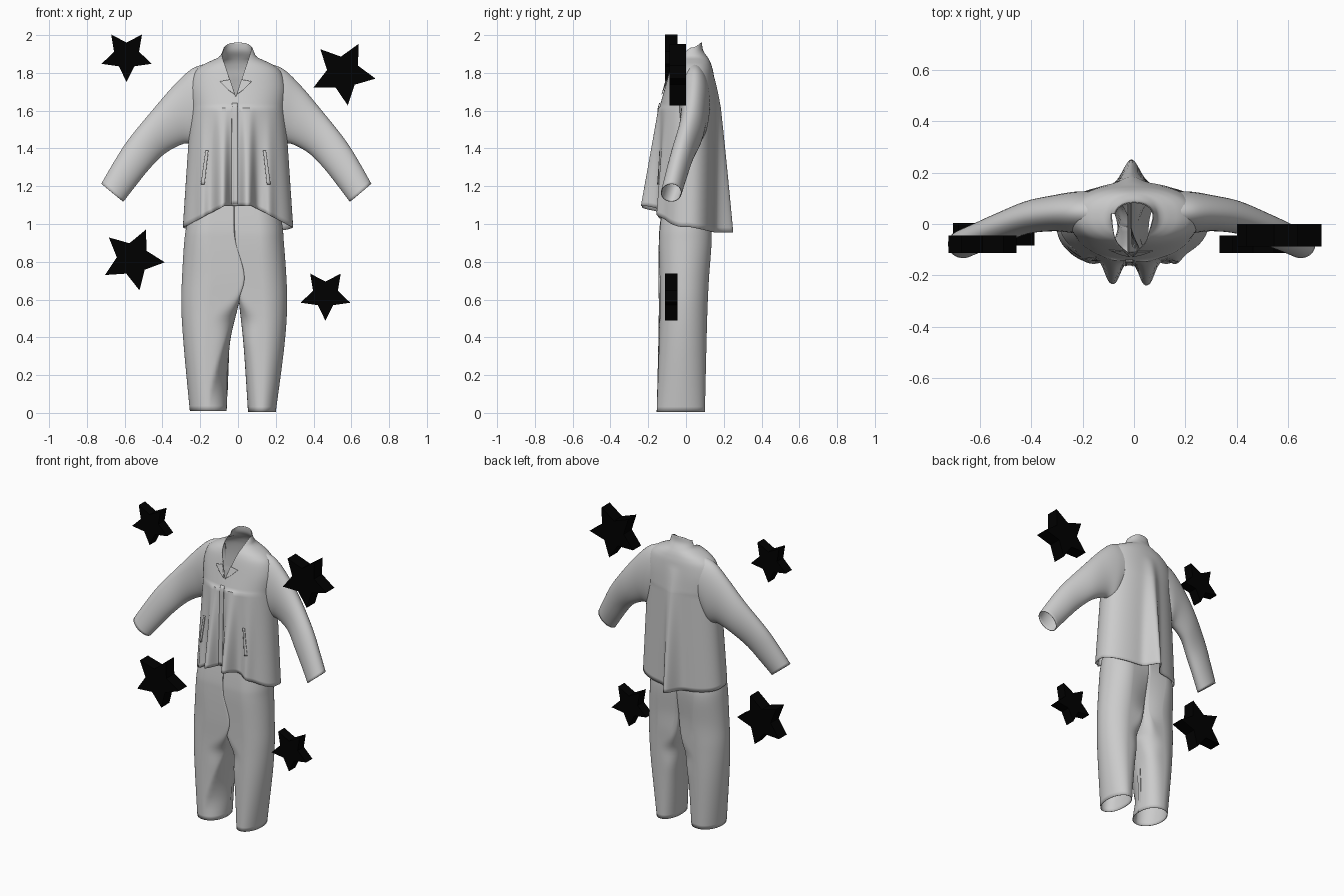
import bpy, bmesh
from math import sin, cos, pi, exp, radians
from mathutils import Vector
from mathutils.bvhtree import BVHTree

if "Cube" in bpy.data.objects:
    bpy.data.objects.remove(bpy.data.objects["Cube"])


def finish(bm, name, smooth=True, thick=0.0, mat=None):
    bmesh.ops.recalc_face_normals(bm, faces=bm.faces)
    me = bpy.data.meshes.new(name)
    bm.to_mesh(me)
    bm.free()
    ob = bpy.data.objects.new(name, me)
    bpy.context.collection.objects.link(ob)
    if thick:
        mod = ob.modifiers.new("cloth", 'SOLIDIFY')
        mod.thickness, mod.offset = thick, -1
    if mat:
        me.materials.append(mat)
    if smooth:
        bpy.context.view_layer.objects.active = ob
        ob.select_set(True)
        bpy.ops.object.shade_smooth_by_angle(angle=radians(45))
        ob.select_set(False)
    return ob


def refine(keys, n):
    """Catmull-Rom interpolation of key rows"""
    out = []
    for i in range(len(keys) - 1):
        p = [keys[max(0, min(len(keys) - 1, i + k))] for k in (-1, 0, 1, 2)]
        for j in range(n):
            t = j / n
            out.append([b + .5 * t * (c - a + t * (2*a - 5*b + 4*c - d + t * (3*(b - c) + d - a)))
                        for a, b, c, d in zip(*p)])
    return out + [list(keys[-1])]


def loft(rings):
    bm = bmesh.new()
    rows = [[bm.verts.new(p) for p in r] for r in rings]
    n = len(rows[0])
    for a, b in zip(rows, rows[1:]):
        for i in range(n):
            bm.faces.new((a[i], a[(i + 1) % n], b[(i + 1) % n], b[i]))
    return bm


def spow(v, e):
    return (1 if v >= 0 else -1) * abs(v) ** e


def bump(x, c, w, p=2):
    return exp(-abs((x - c) / w) ** p)


def back_pleat(x, z):
    return .095 * max(0, (1.78 - z) / .82) ** .9 * bump(x, -.01, .045)


# jacket body: collar and yoke rows (z, half width, front y, back y)
yoke = [(1.96, .076, .01, .085), (1.92, .086, -.02, .09), (1.885, .1, -.045, .113),
        (1.865, .14, -.06, .125), (1.84, .19, -.075, .135), (1.80, .232, -.09, .145),
        (1.72, .255, -.112, .155), (1.62, .25, -.14, .162)]
N = 200
angles = [t + .28 * sin(2 * t) for t in (2 * pi * i / N for i in range(N))]
rings = []
for z, hw, yf, yb in refine(yoke, 4):
    ring = []
    for a in angles:
        c, s = cos(a), sin(a)
        x = hw * spow(c, .92)
        y = .03 + ((yb if s > 0 else yf) - .03) * abs(s) ** .92
        if s > 0:
            y += back_pleat(x, z) * s
        ring.append((x, y, z - .025 * abs(c) ** 3 * max(0, (z - 1.885) / .075)))
    rings.append(ring)
# lower jacket: pleats open out towards a hem that rises at the front
for k in range(0, 25):
    t = k / 24
    ring = []
    for a in angles:
        c, s = cos(a), sin(a)
        e = 2 / (2.15 + .1 * t)
        x = (.25 + .042 * t) * spow(c, e)
        if s < 0:
            y = .03 - .015 * t - (.174 - .006 * t) * abs(s) ** e
            y -= (.004 + .084 * t) * (bump(x, -.085, .036, 2.6) + bump(x, .05, .036, 2.6)) * abs(s)
            y -= .025 * t * (bump(x, -.19, .028) + bump(x, .165, .028))
            hem = .985 + .11 * min(1, max(0, .285 - abs(x)) / .21)
            z = 1.615 + (hem - 1.615) * t
        else:
            z = 1.615 + (.985 - .03 * s - 1.615) * t
            y = .03 - .015 * t + (.132 + .008 * t) * abs(s) ** e + back_pleat(x, z) * s
        ring.append((x, y, z))
    rings.append(ring)
body = loft(rings)
bvh = BVHTree.FromBMesh(body)

# V neck opening, and armholes hidden inside the sleeves
K = .34
for sx in (-1, 1):
    front = [f for f in body.faces if f.calc_center_median().y < .06 and f.calc_center_median().z > 1.6]
    geom = front + list({e for f in front for e in f.edges}) + list({v for f in front for v in f.verts})
    bmesh.ops.bisect_plane(body, geom=geom, plane_co=(-.012, 0, 1.675), plane_no=(sx, 0, -K))
cut = []
for f in body.faces:
    m = f.calc_center_median()
    neck = m.y < .04 and m.z > 1.675 + abs(m.x + .012) / K
    if neck or (abs(m.x) > .2 and 1.52 < m.z < 1.74 and 0 < m.y < .08):
        cut.append(f)
bmesh.ops.delete(body, geom=cut, context='FACES')
finish(body, "jacket_body", thick=.004)


# cloth patches laid on the jacket front: corners given as (x, z)
def patch(name, quad, off=.008, nu=12, nv=12):
    bm = bmesh.new()
    a, b, c, d = [Vector(p) for p in quad]
    grid = []
    for j in range(nv + 1):
        row = []
        for i in range(nu + 1):
            u, v = i / nu, j / nv
            p = a.lerp(b, u).lerp(d.lerp(c, u), v)
            hit = bvh.ray_cast(Vector((p.x, -1, p.y)), Vector((0, 1, 0)))[0]
            row.append(bm.verts.new((p.x, (hit.y if hit else 0) - off, p.y)))
        grid.append(row)
    for r, q in zip(grid, grid[1:]):
        for i in range(nu):
            bm.faces.new((r[i], r[i + 1], q[i + 1], q[i]))
    finish(bm, name, thick=.003)


for sx, side in ((-1, "left"), (1, "right")):
    m = lambda pts: [(-.012 + sx * x, z) for x, z in pts]
    patch(side + "_lapel", m([(.004, 1.685), (.04, 1.71), (.085, 1.755), (.03, 1.765)]))
    patch(side + "_pocket_welt", m([(.165, 1.21), (.185, 1.21), (.16, 1.39), (.145, 1.39)]), .009, 4)
patch("front_placket", [(-.033, 1.105), (-.003, 1.105), (-.003, 1.64), (-.033, 1.64)], .007, 4, 24)

# sleeves: (top x, top z, bottom x, bottom z, centre y, half depth)
sleeve = [(.16, 1.85, .19, 1.46, .045, .082), (.24, 1.82, .22, 1.42, .045, .08),
          (.33, 1.735, .28, 1.425, .042, .07), (.44, 1.605, .375, 1.375, .025, .064),
          (.566, 1.447, .455, 1.295, -.018, .06), (.64, 1.33, .53, 1.20, -.05, .057),
          (.706, 1.213, .592, 1.118, -.078, .055)]
for sx, side in ((-1.025, "left"), (1, "right")):
    rings = []
    for tx, tz, bx, bz, cy, h in refine(sleeve, 5):
        rings.append([(sx * ((tx + bx) / 2 + (tx - bx) / 2 * cos(a)), cy + h * sin(a),
                       (tz + bz) / 2 + (tz - bz) / 2 * cos(a)) for a in [2 * pi * i / 40 for i in range(40)]])
    finish(loft(rings), side + "_sleeve", thick=.004)

# trousers: (z, outer x, inner x, front y, back y, squareness of inner side)
left = [(1.2, -.24, -.02, -.11, .11, 40), (1.0, -.272, -.02, -.138, .13, 40),
        (.9, -.285, -.01, -.144, .135, 40), (.72, -.296, .035, -.146, .122, 30),
        (.56, -.30, 0, -.144, .114, 5), (.35, -.287, -.045, -.147, .108, 3), (.01, -.255, -.06, -.155, .10, 2.2)]
right = [(1.2, .2, -.02, -.11, .11, 40), (1.0, .234, -.02, -.136, .13, 40),
         (.9, .243, -.015, -.142, .135, 40), (.72, .256, -.008, -.139, .122, 30),
         (.56, .26, .008, -.138, .114, 5), (.35, .245, .03, -.143, .108, 3), (.005, .20, .053, -.155, .10, 2.2)]
for keys, side in ((left, "left"), (right, "right")):
    rings = []
    for z, xo, xi, yf, yb, n in refine(keys, 8):
        ring = []
        for i in range(120):
            c, s = cos(2 * pi * i / 120), sin(2 * pi * i / 120)
            e = 2 / (1.95 if c > 0 else max(2.0, n))
            inner = xi if s < 0 else min(xi, -.012) if side == "left" else xi
            mx = (xo + xi) / 2
            x = mx + ((xo if c > 0 else 2 * mx - inner) - mx) * spow(c, e)
            y = (yf + yb) / 2 + (yb - yf) / 2 * spow(s, e)
            # slanted front crease of the wrapped leg
            crease = -.15 + (max(z, .12) - .12) * .32
            if side == "left" and s < 0 and x > crease and z < .75:
                y = max(y, min(0, y + (x - crease) * 1.1 * min(1, z / .25)))
            # seat groove at the back
            if c < 0 and s > 0 and .5 < z < 1.05:
                y -= .025 * bump(x, -.012, .03) * min(1, (1.05 - z) / .3)
            ring.append((x, y, z))
        rings.append(ring)
    finish(loft(rings), side + "_trouser_leg", thick=.004)

# floating stars: (x, z, radius, rotation, front y, back y)
black = bpy.data.materials.new("black")
black.diffuse_color = (0, 0, 0, 1)
black.use_nodes = True
black.node_tree.nodes["Principled BSDF"].inputs["Base Color"].default_value = black.diffuse_color
stars = [(-.59, 1.891, .139, 0, -.112, -.045), (.557, 1.80, .174, 8, -.088, 0),
         (-.557, .815, .170, 12, -.083, .003), (.463, .626, .138, 0, -.112, -.045)]
for k, (x, z, r, rot, y0, y1) in enumerate(stars):
    bm = bmesh.new()
    pts = []
    for i in range(10):
        a = radians(rot - 90 + 36 * i)
        q = r * (.5 if i % 2 else 1)
        pts.append(bm.verts.new((x + q * cos(a), y0, z + q * sin(a))))
    face = bm.faces.new(pts)
    ext = bmesh.ops.extrude_face_region(bm, geom=[face], use_keep_orig=True)
    bmesh.ops.translate(bm, vec=(0, y1 - y0, 0), verts=[v for v in ext["geom"] if isinstance(v, bmesh.types.BMVert)])
    finish(bm, "star_%d" % (k + 1), smooth=False, mat=black)
